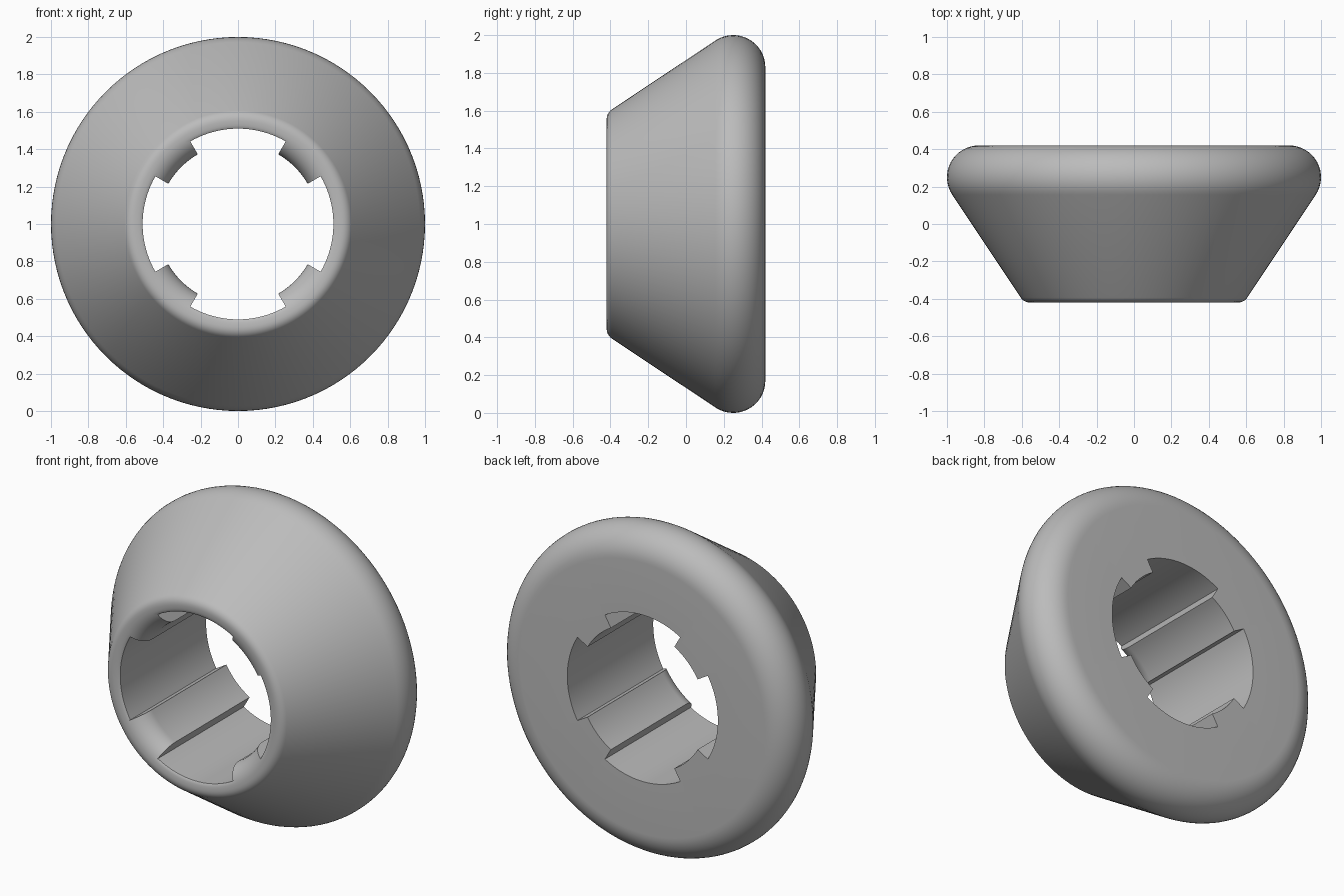
import bpy, bmesh
from math import sin, cos, radians

cube = bpy.data.objects.get("Cube")
if cube:
    bpy.data.objects.remove(cube, do_unlink=True)

RIB_R, SLOT_R = 0.43, 0.51
DEPTH = 0.42
CONE = 33.5


def arc(cr, cy, rad, start, end, steps):
    """Fillet points (radius, y) around a centre, angles in degrees."""
    out = []
    for i in range(steps + 1):
        a = radians(start + (end - start) * i / steps)
        out.append((cr + rad * cos(a), cy + rad * sin(a)))
    return out


# Half section: bore, rounded mouth, small front fillet, cone, large back fillet
profile = [(RIB_R, DEPTH)]
profile += arc(0.55, -0.30, 0.12, 180, 270, 16)
profile += arc(0.556, -0.36, 0.06, -90, -CONE, 6)
profile += arc(0.83, 0.25, 0.17, -CONE, 90, 16)

# Angular stations: wide slots on the axes, ribs on the diagonals
stations = []
for quarter in range(4):
    base = 90 * quarter
    stations += [(base + d, SLOT_R) for d in range(-30, 31, 3)]
    stations += [(base + d, RIB_R) for d in range(30, 61, 3)]

bm = bmesh.new()
rings = []
for angle, bore in stations:
    a = radians(angle)
    rings.append([bm.verts.new((max(r, bore) * cos(a), y, 1 + max(r, bore) * sin(a)))
                  for r, y in profile])

# Skin between stations; doubled stations form the rib side walls
n = len(profile)
for k, ring in enumerate(rings):
    following = rings[(k + 1) % len(rings)]
    for j in range(n):
        i = (j + 1) % n
        bm.faces.new((ring[j], ring[i], following[i], following[j]))

bmesh.ops.remove_doubles(bm, verts=bm.verts, dist=1e-5)
bmesh.ops.dissolve_degenerate(bm, edges=bm.edges, dist=1e-5)
bmesh.ops.recalc_face_normals(bm, faces=bm.faces)

mesh = bpy.data.meshes.new("tapered_bushing")
bm.to_mesh(mesh)
bm.free()
bushing = bpy.data.objects.new("tapered_bushing", mesh)
bpy.context.collection.objects.link(bushing)

# Plain grey
grey = bpy.data.materials.new("plain_grey")
grey.use_nodes = True
colour = (0.5, 0.5, 0.5, 1)
grey.diffuse_color = colour
grey.node_tree.nodes["Principled BSDF"].inputs["Base Color"].default_value = colour
mesh.materials.append(grey)

# Smooth curves with crisp rib edges
bpy.ops.object.select_all(action='DESELECT')
bushing.select_set(True)
bpy.context.view_layer.objects.active = bushing
bpy.ops.object.shade_smooth_by_angle(angle=radians(30))
